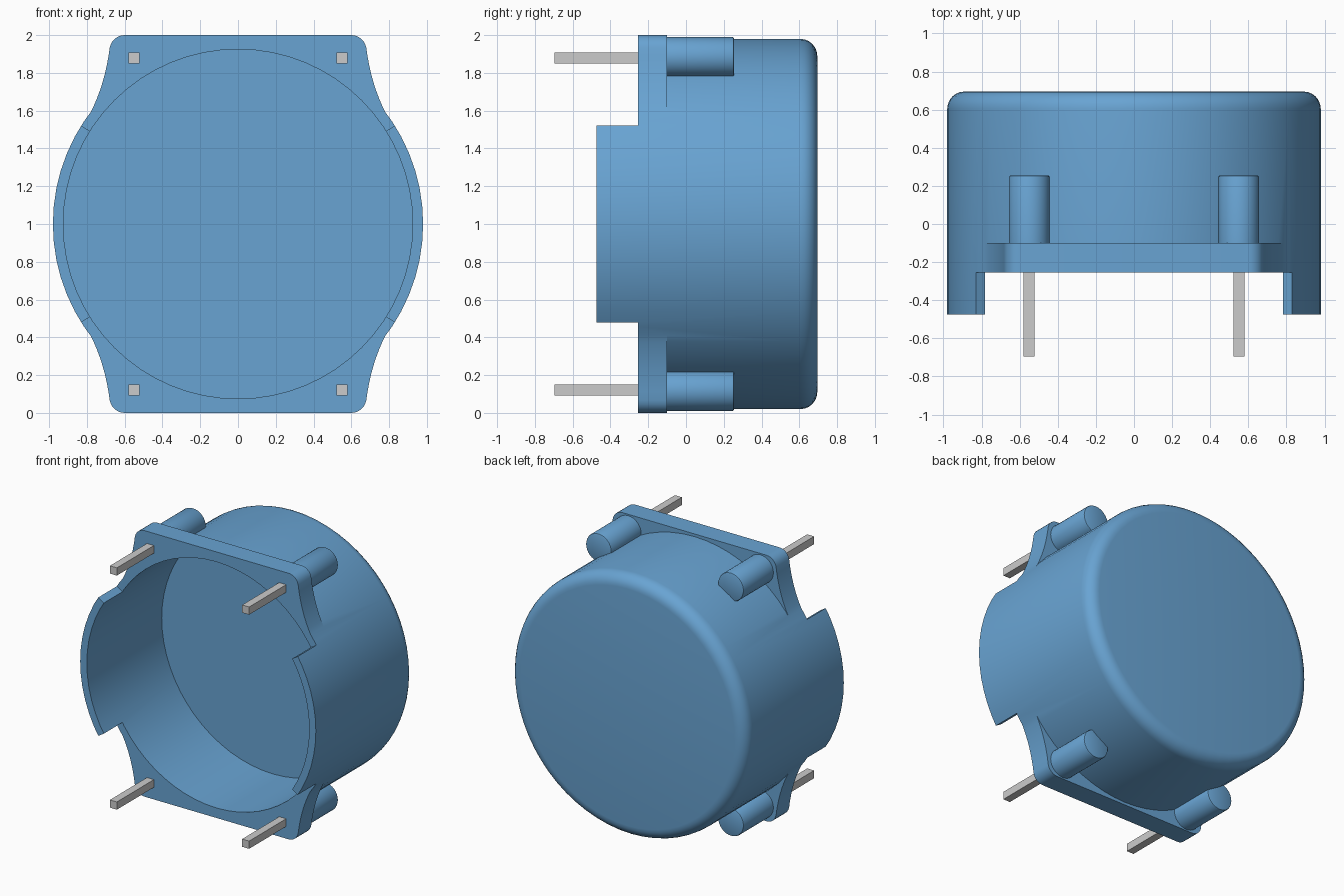
import bpy, bmesh, math

if "Cube" in bpy.data.objects:
    bpy.data.objects.remove(bpy.data.objects["Cube"])

SEG = 64
FRONT, BACK = -0.475, 0.695      # rim of the tabs, closed end
R_OUT, R_IN = 0.98, 0.925
FLANGE_F, FLANGE_B = -0.255, -0.10

blue = bpy.data.materials.new("blue_plastic")
blue.diffuse_color = (0.14, 0.37, 0.65, 1)
blue.use_nodes = True
blue.node_tree.nodes["Principled BSDF"].inputs["Base Color"].default_value = blue.diffuse_color


def make(name, bm, mat=None):
    bmesh.ops.recalc_face_normals(bm, faces=bm.faces)
    me = bpy.data.meshes.new(name)
    bm.to_mesh(me)
    bm.free()
    ob = bpy.data.objects.new(name, me)
    bpy.context.collection.objects.link(ob)
    if mat:
        me.materials.append(mat)
    return ob


def lathe(name, profile, x=0, z=1, seg=SEG, mat=None):
    """Solid of revolution about the y direction; profile is (radius, y)."""
    bm = bmesh.new()
    rings = []
    for r, y in profile:
        rings.append([bm.verts.new((x + r * math.cos(2 * math.pi * i / seg), y,
                                    z + r * math.sin(2 * math.pi * i / seg)))
                      for i in range(seg)])
    for a, b in zip(rings, rings[1:]):
        for i in range(seg):
            j = (i + 1) % seg
            bm.faces.new((a[i], a[j], b[j], b[i]))
    bm.faces.new(rings[0])
    bm.faces.new(rings[-1])
    return make(name, bm, mat)


def prism(name, pts, y0, y1, mat=None):
    """Extrude an (x, z) outline from y0 to y1."""
    bm = bmesh.new()
    a = [bm.verts.new((x, y0, z)) for x, z in pts]
    b = [bm.verts.new((x, y1, z)) for x, z in pts]
    for i in range(len(pts)):
        j = (i + 1) % len(pts)
        bm.faces.new((a[i], a[j], b[j], b[i]))
    bm.faces.new(a)
    bm.faces.new(b)
    return make(name, bm, mat)


def combine(ob, tool, operation):
    mod = ob.modifiers.new("bool", 'BOOLEAN')
    mod.operation, mod.solver, mod.object = operation, 'EXACT', tool
    bpy.context.view_layer.objects.active = ob
    bpy.ops.object.modifier_apply(modifier=mod.name)
    bpy.data.objects.remove(tool)


def smooth(ob):
    bpy.ops.object.select_all(action='DESELECT')
    ob.select_set(True)
    bpy.context.view_layer.objects.active = ob
    bpy.ops.object.shade_smooth_by_angle(angle=math.radians(30))


# Cup: solid drum with a rounded closed end
fil = 0.09
profile = [(R_OUT, FRONT)]
for i in range(7):
    t = math.radians(15 * i)
    profile.append((R_OUT - fil + fil * math.cos(t), BACK - fil + fil * math.sin(t)))
housing = lathe("housing", profile, mat=blue)

# Mounting flange outline: concave side, then rounded corner, mirrored four ways
p0, p1, p2 = (0.825, 0.515), (0.71, 0.69), (0.679, 0.934)
quarter = []
for i in range(11):
    t = i / 10
    quarter.append(tuple((1 - t) ** 2 * a + 2 * t * (1 - t) * b + t * t * c
                         for a, b, c in zip(p0, p1, p2)))
for d in range(25, 91, 13):
    quarter.append((0.6 + 0.08 * math.cos(math.radians(d)),
                    0.92 + 0.08 * math.sin(math.radians(d))))
quarter[-1] = (0.6, 1.0)
half = quarter + [(-x, z) for x, z in reversed(quarter)]
outline = [(x, 1 + z) for x, z in half] + [(x, 1 - z) for x, z in reversed(half)]
combine(housing, prism("flange", outline, -0.40, FLANGE_B, blue), 'UNION')

# Bore of the cup
combine(housing, lathe("bore", [(R_IN, -1), (R_IN, 0.415)], mat=blue), 'DIFFERENCE')

# Notches that leave the two side tabs standing
c, s = math.cos(math.radians(32.1)), math.sin(math.radians(32.1))
for sign in (1, -1):
    wedge = [(0, 0), (1.5 * c, 1.5 * s), (1.5 * c, 1.5), (-1.5 * c, 1.5), (-1.5 * c, 1.5 * s)]
    cutter = prism("notch", [(x, 1 + sign * z) for x, z in wedge], -1, FLANGE_F, blue)
    combine(housing, cutter, 'DIFFERENCE')
smooth(housing)

# Corner posts behind the flange and square pins in front
for zn, sz in (("upper", 1), ("lower", -1)):
    for xn, sx in (("left", -1), ("right", 1)):
        x, z = 0.55 * sx, 1 + 0.883 * sz
        post = lathe(f"post_{zn}_{xn}", [(0.107, -0.13), (0.107, 0.245), (0.104, 0.252),
                                         (0.097, 0.255)], x, z, 32, blue)
        smooth(post)
        h = 0.029
        z = 1 + 0.88 * sz
        prism(f"pin_{zn}_{xn}", [(x - h, z - h), (x + h, z - h), (x + h, z + h), (x - h, z + h)],
              -0.695, -0.2)
